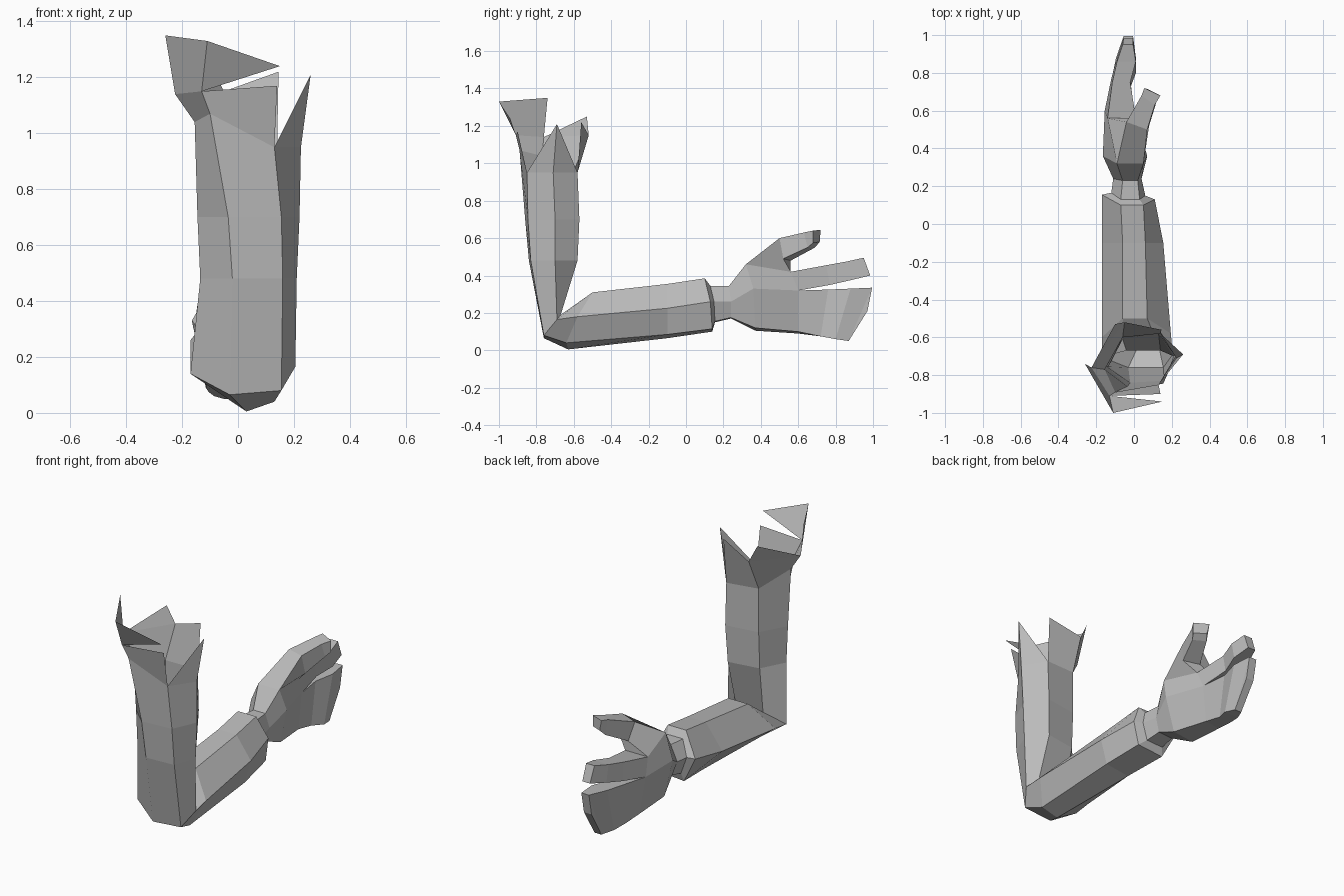
import bpy
import bmesh

# Remove the default cube only
default_cube = bpy.data.objects.get("Cube")
if default_cube:
    bpy.data.objects.remove(default_cube, do_unlink=True)

# Single plain grey
grey = bpy.data.materials.new("plain grey")
grey.use_nodes = True
grey.diffuse_color = (0.5, 0.5, 0.5, 1)
grey.node_tree.nodes["Principled BSDF"].inputs["Base Color"].default_value = grey.diffuse_color


def finish(name, bm):
    """Weld the pieces of a bmesh into one flat shaded grey object."""
    bmesh.ops.remove_doubles(bm, verts=bm.verts, dist=0.0005)
    bmesh.ops.recalc_face_normals(bm, faces=bm.faces)
    mesh = bpy.data.meshes.new(name)
    bm.to_mesh(mesh)
    bm.free()
    mesh.materials.append(grey)
    obj = bpy.data.objects.new(name, mesh)
    bpy.context.scene.collection.objects.link(obj)
    return obj


def polygon(bm, corners):
    """One loose face."""
    bm.faces.new([bm.verts.new(corner) for corner in corners])


def bridge(bm, rings, opening=None):
    """Skin equally long rings; the last strip may leave out one side."""
    for lower, upper in zip(rings, rings[1:]):
        for i in range(len(lower)):
            j = (i + 1) % len(lower)
            if not (upper is rings[-1] and i == opening):
                polygon(bm, (lower[i], lower[j], upper[j], upper[i]))


def digit(bm, rings):
    """A finger skinned from its root ring and closed at the tip."""
    bridge(bm, rings)
    polygon(bm, rings[-1])


def level(z, outline):
    """A horizontal ring."""
    return [(x, y, z) for x, y in outline]


def span(right, profile):
    """A ring of a finger: the profile goes down the left and up a flat right side."""
    up = [(right, y, z) for x, y, z in reversed(profile)]
    return profile + up


# Sleeve, upper part: front right, right, back right, back left, left, front left
rim = [(.13, -.85, .95), (.225, -.71, .95), (.14, -.58, .95),
       (-.06, -.6, .96), (-.155, -.77, 1.04), (-.1, -.89, 1.07)]
upper_sleeve = [
    rim,
    level(.7, [(.155, -.845), (.22, -.7), (.14, -.57), (-.06, -.6), (-.145, -.755), (-.035, -.86)]),
    level(.48, [(.16, -.83), (.21, -.7), (.13, -.58), (-.06, -.61), (-.135, -.755), (-.02, -.84)]),
]

# Sleeve, bent elbow and forearm: the same six corners carried around the bend
elbow = [(.155, -.76, .08), (.205, -.69, .165), (.14, -.67, .19),
         (-.04, -.67, .19), (-.17, -.705, .14), (-.03, -.76, .065)]
lower_sleeve = [
    elbow,
    [(.13, -.64, .04), (.195, -.58, .18), (.07, -.5, .31),
     (-.06, -.5, .31), (-.17, -.6, .155), (.03, -.63, .005)],
    [(.115, -.1, .085), (.155, -.1, .225), (.06, -.1, .355),
     (-.06, -.1, .355), (-.17, -.1, .21), (-.04, -.1, .065)],
    [(.085, .14, .115), (.11, .13, .26), (.05, .1, .385),
     (-.07, .1, .385), (-.17, .155, .26), (-.085, .14, .1)],
]

# Cuff turned inwards to the wrist
cuff = [(.035, .155, .155), (.06, .15, .26), (.03, .13, .345),
        (-.07, .13, .345), (-.12, .165, .26), (-.075, .155, .15)]
bm = bmesh.new()
bridge(bm, upper_sleeve + lower_sleeve + [cuff])

# Torn rim: flaps standing on the top ring
front_r, right, back_r, back_l, left, front_l = rim
spike = (.26, -.69, 1.21)
back_r_top = (.145, -.56, 1.22)
back_l_top = (-.05, -.52, 1.15)
back_l_tip = (-.1, -.53, 1.25)
left_top = (-.225, -.76, 1.14)
front_l_top = (-.13, -.91, 1.15)
front_r_top = (.14, -.9, 1.17)
flap_left = (-.26, -.74, 1.35)
flap_front = (-.11, -1, 1.33)
flap_right = (.15, -.94, 1.24)
for corners in (
    (front_r, right, spike), (right, back_r, spike),
    (back_r, back_l, back_l_top, back_r_top),
    (back_l, left, left_top, back_l_top), (back_l_top, left_top, back_l_tip),
    (left, front_l, front_l_top, left_top),
    (front_l, front_r, front_r_top, front_l_top),
    (left_top, front_l_top, flap_front, flap_left),
    (front_l_top, flap_right, flap_front),
):
    polygon(bm, corners)
finish("torn_sleeve", bm)

# Wrist and palm, left open where the thumb and the fingers grow out
wrist = [(.02, .24, .175), (.04, .24, .26), (.02, .23, .345),
         (-.06, .23, .345), (-.11, .24, .26), (-.075, .24, .17)]
palm = [(.02, .37, .12), (.07, .36, .33), (.05, .32, .46),
        (-.09, .32, .46), (-.165, .36, .33), (-.115, .37, .105)]
knuckles = [(-.02, .6, .1), (0, .6, .32), (.01, .56, .42),
            (-.14, .56, .42), (-.155, .6, .32), (-.115, .6, .09)]
hand = bmesh.new()
bridge(hand, [cuff, wrist, palm, knuckles], opening=2)
low_r, mid_r, top_r, top_l, mid_l, low_l = knuckles

# Thumb, rising from the top of the palm
digit(hand, [
    [palm[3], palm[2], top_r, top_l],
    [(-.04, .54, .595), (.07, .5, .6), (.08, .52, .49), (-.01, .56, .48)],
    [(.04, .68, .64), (.11, .63, .63), (.12, .65, .55), (.05, .69, .55)],
    [(.055, .72, .645), (.14, .68, .64), (.14, .68, .575), (.07, .715, .58)],
])

# Pointing finger
digit(hand, [
    [top_l, mid_l, mid_r, top_r],
    span(-.02, [(-.115, .75, .455), (-.12, .77, .35)]),
    span(.01, [(-.09, .86, .475), (-.09, .88, .375)]),
    span(-.005, [(-.06, .95, .495), (-.055, .985, .4)]),
])

# Remaining fingers held together, with a bowed tip
joined_tip = span(-.005, [(-.055, .995, .335), (-.05, .87, .05)])
bridge(hand, [
    [mid_l, low_l, low_r, mid_r],
    span(-.02, [(-.12, .76, .325), (-.105, .72, .075)]),
    span(.01, [(-.095, .88, .33), (-.085, .8, .06)]),
    joined_tip,
])
bow_l, bow_r = (-.055, .97, .21), (-.005, .97, .21)
tip_top_l, tip_low_l, tip_low_r, tip_top_r = joined_tip
for corners in (
    (tip_top_l, bow_l, bow_r, tip_top_r), (bow_l, tip_low_l, tip_low_r, bow_r),
    (tip_top_l, tip_low_l, bow_l), (tip_top_r, bow_r, tip_low_r),
):
    polygon(hand, corners)
finish("hand", hand)
